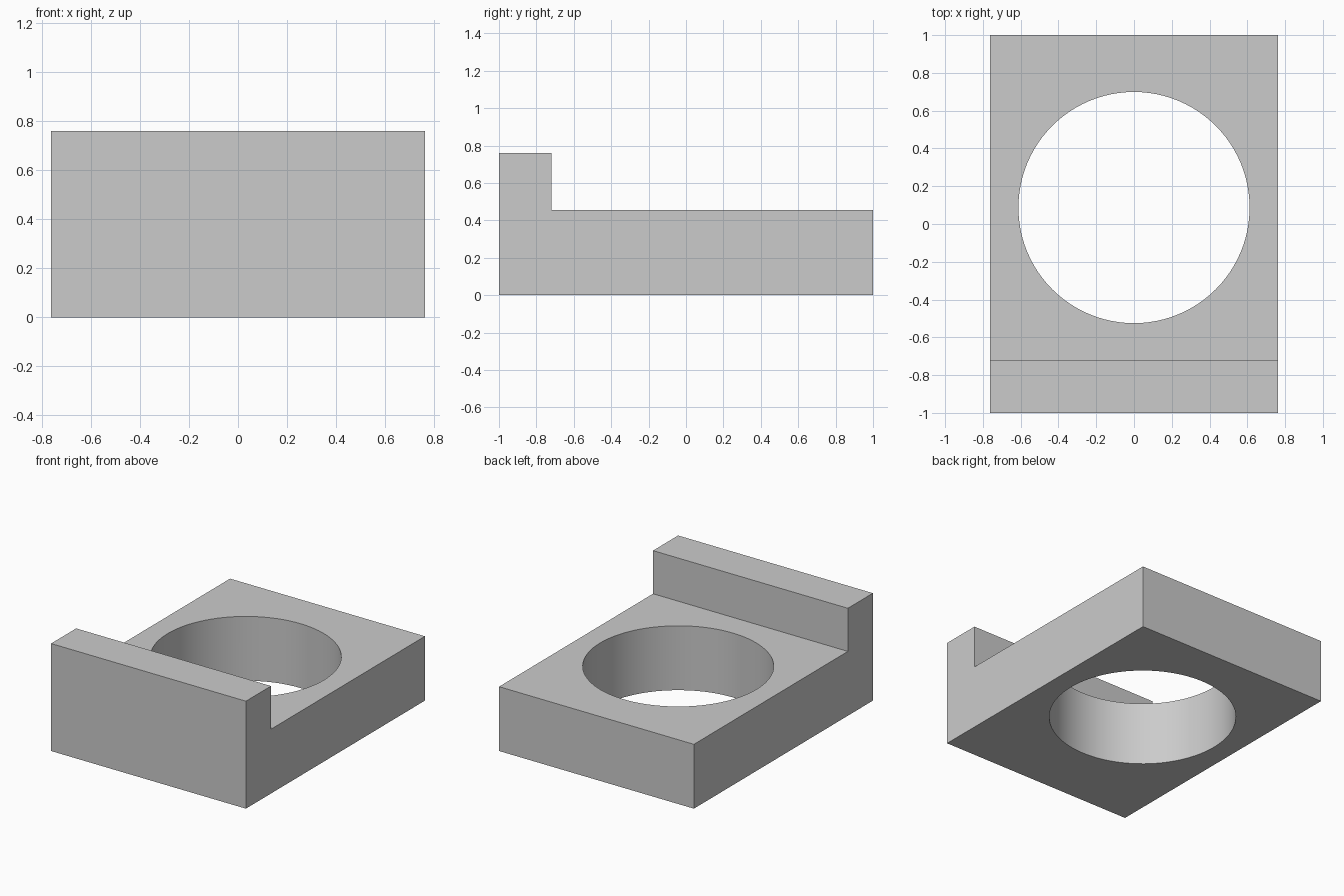
import bpy
import bmesh
import math

default_cube = bpy.data.objects.get("Cube")
if default_cube:
    bpy.data.objects.remove(default_cube, do_unlink=True)

HALF_WIDTH = 0.762
TOP_OF_LIP = 0.76
TOP_OF_BASE = 0.455
LIP_BACK = -0.72
HOLE_RADIUS = 0.612
HOLE_Y = 0.087

# Plain grey material
grey = bpy.data.materials.new("grey")
grey.use_nodes = True
colour = (0.6, 0.6, 0.6, 1)
grey.diffuse_color = colour
grey.node_tree.nodes["Principled BSDF"].inputs["Base Color"].default_value = colour

# Block with a raised front lip: side profile extruded across the width
profile = [(-1, 0), (1, 0), (1, TOP_OF_BASE), (LIP_BACK, TOP_OF_BASE),
           (LIP_BACK, TOP_OF_LIP), (-1, TOP_OF_LIP)]
bm = bmesh.new()
side = bm.faces.new([bm.verts.new((-HALF_WIDTH, y, z)) for y, z in profile])
extruded = bmesh.ops.extrude_face_region(bm, geom=[side], use_keep_orig=True)
verts = [v for v in extruded["geom"] if isinstance(v, bmesh.types.BMVert)]
bmesh.ops.translate(bm, verts=verts, vec=(2 * HALF_WIDTH, 0, 0))
bmesh.ops.recalc_face_normals(bm, faces=bm.faces)
mesh = bpy.data.meshes.new("stepped_block")
bm.to_mesh(mesh)
bm.free()
mesh.materials.append(grey)
block = bpy.data.objects.new("stepped_block", mesh)
bpy.context.collection.objects.link(block)

# Round through hole
bpy.ops.mesh.primitive_cylinder_add(vertices=96, radius=HOLE_RADIUS, depth=2,
                                    location=(0, HOLE_Y, 0.3))
cutter = bpy.context.object
cutter.name = "hole_cutter"
cutter.hide_render = True
cutter.data.materials.append(grey)
cut = block.modifiers.new("round_hole", "BOOLEAN")
cut.operation = "DIFFERENCE"
cut.solver = "EXACT"
cut.object = cutter

bpy.ops.object.select_all(action="DESELECT")
block.select_set(True)
bpy.context.view_layer.objects.active = block
bpy.ops.object.modifier_apply(modifier=cut.name)
bpy.data.objects.remove(cutter, do_unlink=True)

# Smooth hole wall, crisp block edges
bpy.ops.object.shade_smooth_by_angle(angle=math.radians(30))
